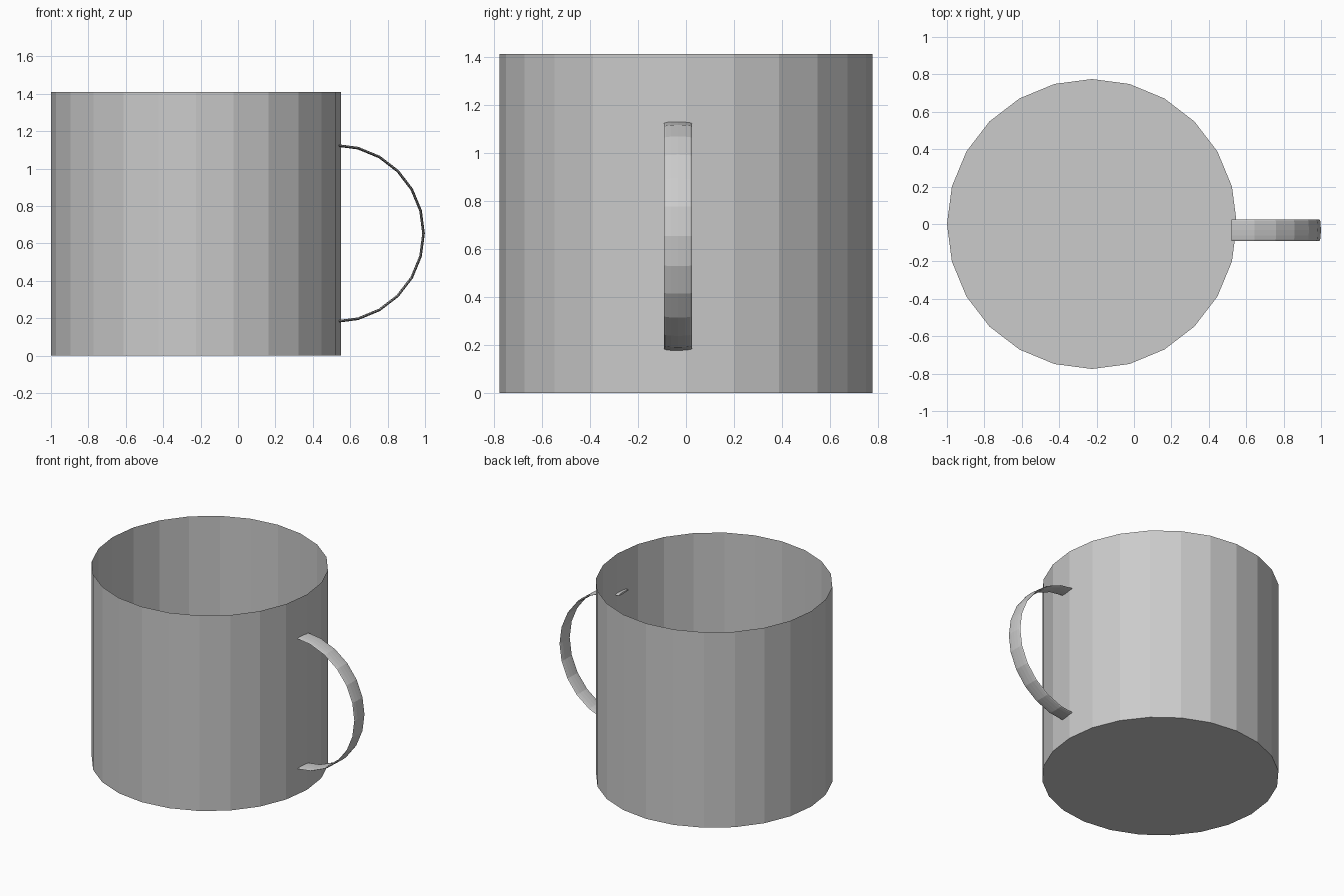
import bpy, bmesh, math

default = bpy.data.objects.get("Cube")
if default:
    bpy.data.objects.remove(default)

grey = bpy.data.materials.new("plain_grey")
grey.use_nodes = True
colour = (0.6, 0.6, 0.6, 1)
grey.diffuse_color = colour
grey.node_tree.nodes["Principled BSDF"].inputs["Base Color"].default_value = colour

CUP_X, CUP_R, CUP_H = -0.225, 0.775, 1.41
ARC_X, ARC_Y, ARC_Z, ARC_R = 0.52, -0.033, 0.653, 0.472
HALF_WIDTH, HALF_THICK = 0.058, 0.007


def finish(name, bm):
    mesh = bpy.data.meshes.new(name)
    bm.to_mesh(mesh)
    bm.free()
    mesh.materials.append(grey)
    obj = bpy.data.objects.new(name, mesh)
    bpy.context.collection.objects.link(obj)
    return obj


def bridge(bm, a, b):
    """Join two closed rings of vertices with quads."""
    n = len(a)
    for i in range(n):
        j = (i + 1) % n
        bm.faces.new((a[i], a[j], b[j], b[i]))


# Cup: open-topped thin shell with a flat floor
bm = bmesh.new()
angles = [math.tau * i / 24 for i in range(24)]
bottom, top = [
    [bm.verts.new((CUP_X + CUP_R * math.cos(a), CUP_R * math.sin(a), z)) for a in angles]
    for z in (0, CUP_H)
]
bridge(bm, bottom, top)
bm.faces.new(bottom[::-1])
finish("cup_body", bm)

# Handle: flattened oval section swept round a half circle
bm = bmesh.new()
rings = []
for step in range(13):
    t = math.pi * (step / 12 - 0.5)
    ring = []
    for k in range(12):
        s = math.tau * k / 12
        r = ARC_R + HALF_THICK * math.sin(s)
        ring.append(bm.verts.new((ARC_X + r * math.cos(t),
                                  ARC_Y + HALF_WIDTH * math.cos(s),
                                  ARC_Z + r * math.sin(t))))
    rings.append(ring)
for a, b in zip(rings, rings[1:]):
    bridge(bm, a, b)
bm.faces.new(rings[0])
bm.faces.new(rings[-1])
bmesh.ops.recalc_face_normals(bm, faces=bm.faces)
finish("handle", bm)
